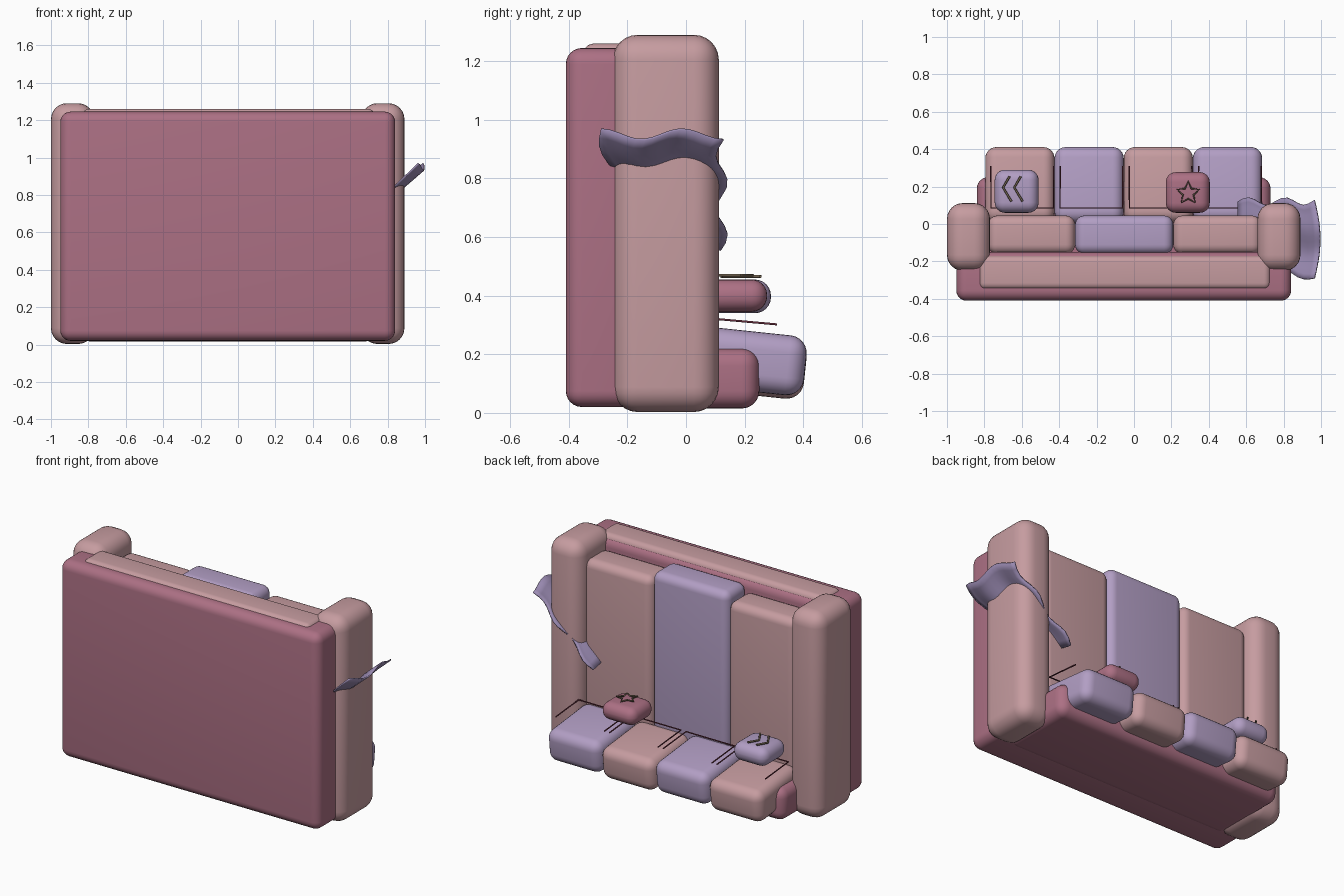
import bpy, bmesh, math
from mathutils import Vector, Matrix

if "Cube" in bpy.data.objects:
    bpy.data.objects.remove(bpy.data.objects["Cube"], do_unlink=True)


def material(name, rgb):
    lin = [((c / 255 + 0.055) / 1.055) ** 2.4 for c in rgb] + [1]
    m = bpy.data.materials.new(name)
    m.use_nodes = True
    m.diffuse_color = lin
    m.node_tree.nodes["Principled BSDF"].inputs["Base Color"].default_value = lin
    return m


PINK = material("dusty pink", (198, 156, 160))
ROSE = material("deep rose", (172, 112, 132))
LILAC = material("lilac", (178, 158, 196))
THROW = material("throw lilac", (156, 140, 180))
PIPING = material("dark piping", (100, 45, 60))
TRIM = material("olive trim", (120, 105, 85))


def finish(name, bm, mat):
    mesh = bpy.data.meshes.new(name)
    bm.to_mesh(mesh)
    bm.free()
    ob = bpy.data.objects.new(name, mesh)
    bpy.context.collection.objects.link(ob)
    mesh.materials.append(mat)
    for p in mesh.polygons:
        p.use_smooth = True
    return ob


def soft_box(name, mat, xs, ys, zs, radius, tilt=0, puff=0):
    """Rounded box between the given limits, optionally tilted and puffed on top."""
    lo, hi = Vector((xs[0], ys[0], zs[0])), Vector((xs[1], ys[1], zs[1]))
    size = hi - lo
    bm = bmesh.new()
    bmesh.ops.create_cube(bm, size=1)
    bmesh.ops.scale(bm, vec=size, verts=bm.verts)
    bmesh.ops.bevel(bm, geom=bm.edges[:], offset=radius, segments=6,
                    profile=0.5, affect='EDGES')
    if puff:
        for v in bm.verts:
            v.co *= 1 + puff * (1 - min(1, v.co.length / size.length * 2))
    bmesh.ops.rotate(bm, verts=bm.verts, matrix=Matrix.Rotation(math.radians(tilt), 3, 'X'))
    bmesh.ops.translate(bm, verts=bm.verts, vec=(lo + hi) / 2)
    return finish(name, bm, mat)


def cord(name, mat, points, radius, closed=False):
    """Thin round line through the points."""
    cu = bpy.data.curves.new(name, 'CURVE')
    cu.dimensions = '3D'
    cu.bevel_depth = radius
    cu.bevel_resolution = 1
    sp = cu.splines.new('POLY')
    sp.points.add(len(points) - 1)
    for p, co in zip(sp.points, points):
        p.co = (*co, 1)
    sp.use_cyclic_u = closed
    cu.materials.append(mat)
    ob = bpy.data.objects.new(name, cu)
    bpy.context.collection.objects.link(ob)


# Frame: base slab, back panel and front rail
soft_box("base", ROSE, (-0.95, 0.84), (-0.41, -0.15), (0.02, 1.245), 0.055)
soft_box("back_panel", ROSE, (-0.84, 0.73), (-0.25, 0.25), (0.015, 0.22), 0.06)
soft_box("front_rail", PINK, (-0.83, 0.73), (-0.35, -0.17), (1.08, 1.26), 0.035)

# Arms
for side, x in (("right", -1.0), ("left", 0.66)):
    soft_box(side + "_arm", PINK, (x, x + 0.23), (-0.25, 0.112), (0.003, 1.29), 0.085)

# Seat cushions
for i, (x0, x1, top, mat) in enumerate(((-0.78, -0.315, 1.185, PINK),
                                        (-0.315, 0.21, 1.23, LILAC),
                                        (0.21, 0.68, 1.185, PINK))):
    soft_box(f"seat_cushion_{i + 1}", mat, (x0, x1), (-0.16, 0.045), (0.2, top), 0.05)

# Back cushions with piping
for i in range(4):
    x = -0.795 + i * 0.37
    lilac = i % 2
    drop = 0 if lilac else 0.012
    soft_box(f"back_cushion_{i + 1}", LILAC if lilac else PINK, (x, x + 0.37),
             (0.0, 0.408), (0.075 - drop, 0.28 - drop), 0.06, tilt=-6)
    a, b = x + 0.03, x + 0.365
    cord(f"cushion_piping_{i + 1}", PIPING,
         [(a, 0.31, 0.302), (a, 0.085, 0.322), (b, 0.085, 0.322), (b, 0.31, 0.302)], 0.004)

# Throw pillows
soft_box("chevron_pillow", LILAC, (-0.745, -0.51), (0.06, 0.29), (0.34, 0.455), 0.055)
soft_box("star_pillow", ROSE, (0.17, 0.405), (0.06, 0.277), (0.345, 0.455), 0.053)

# Pillow ornaments
for i in range(2):
    x = -0.7 + i * 0.06
    cord(f"chevron_{i + 1}", TRIM, [(x + 0.035, 0.255, 0.466), (x, 0.195, 0.466),
                                    (x + 0.045, 0.12, 0.466)], 0.006)
star = []
for k in range(10):
    r = 0.03 if k % 2 else 0.062
    t = math.pi / 2 + k * math.pi / 5
    star.append((0.29 + r * math.cos(t), 0.165 + r * math.sin(t), 0.47))
cord("star", TRIM, star, 0.005, closed=True)

# Throw blanket: wavy slanting sheet passing over the left arm
bm = bmesh.new()
N = 14
grid = []
for i in range(N + 1):
    u = i / N
    y_hi = 0.122 + 0.02 * math.cos(u * 13 - 5)
    y_lo = -0.29 + 0.13 * u - 0.025 * math.sin(u * 9)
    row = []
    for j in range(N + 1):
        v = j / N
        wave = 0.018 * math.cos(v * 9.5) * (1 - 0.5 * u)
        bow = 0.03 * math.sin(math.pi * v) * (1 - u)
        row.append(bm.verts.new((0.965 - 0.41 * u + bow, y_lo + (y_hi - y_lo) * v,
                                 0.95 - 0.385 * u + wave)))
    grid.append(row)
for i in range(N):
    for j in range(N):
        bm.faces.new((grid[i][j], grid[i + 1][j], grid[i + 1][j + 1], grid[i][j + 1]))
blanket = finish("throw_blanket", bm, THROW)
mod = blanket.modifiers.new("thickness", 'SOLIDIFY')
mod.thickness = 0.008
mod.offset = 0
